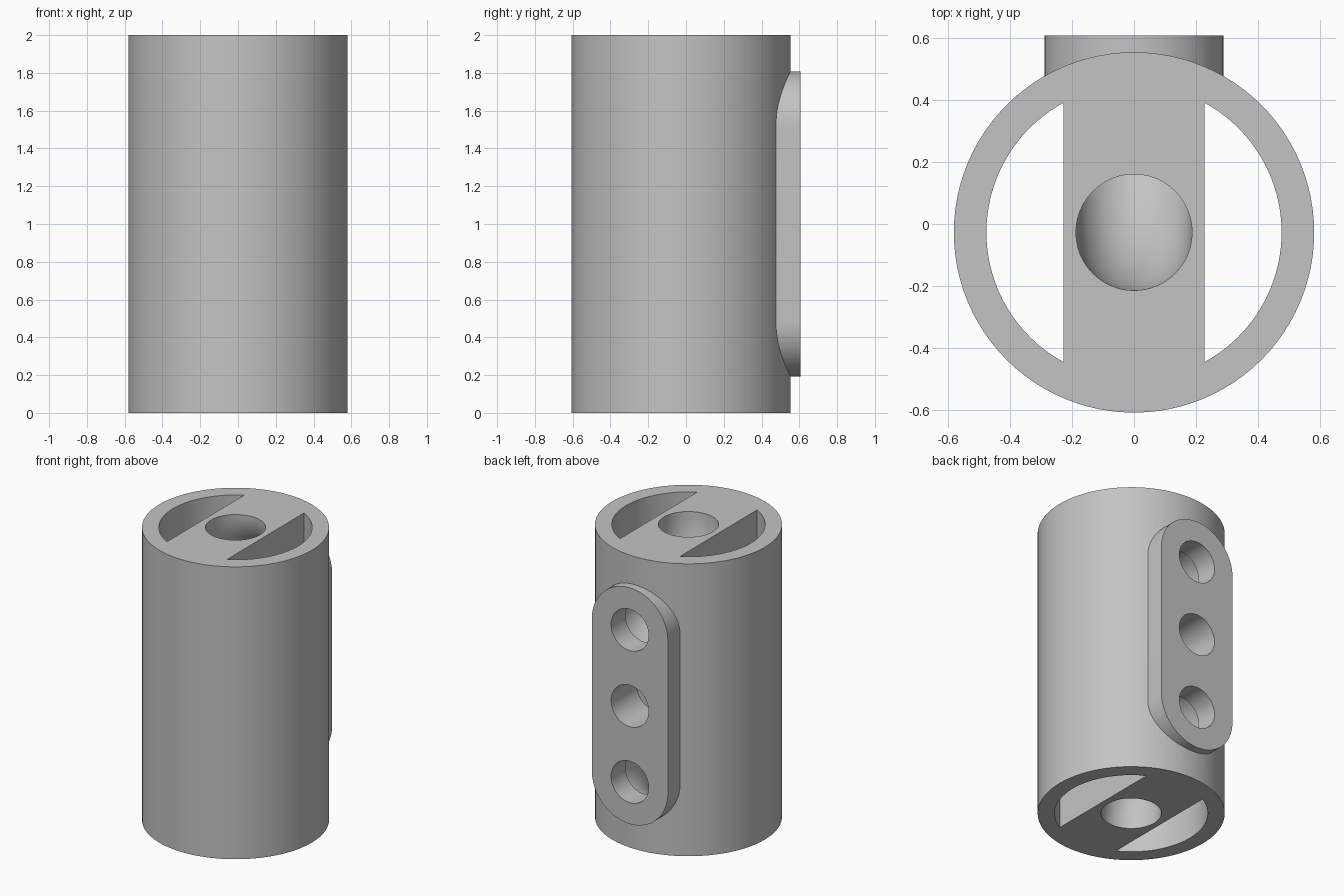
import bpy
import bmesh
from math import sin, cos, pi, acos
from mathutils import Vector

cube = bpy.data.objects.get("Cube")
if cube:
    bpy.data.objects.remove(cube, do_unlink=True)

CY = -0.027                       # axis of the tube in y
R_OUT, R_IN, BAR = 0.58, 0.475, 0.227
BORE, PORT, SPACING = 0.187, 0.142, 0.52
BACK = 0.607

grey = bpy.data.materials.new("plain_grey")
grey.use_nodes = True
grey.diffuse_color = (0.55, 0.55, 0.55, 1)
grey.node_tree.nodes["Principled BSDF"].inputs["Base Color"].default_value = (0.55, 0.55, 0.55, 1)


def loft(name, rings):
    """Closed solid through a list of equal-length vertex rings."""
    bm = bmesh.new()
    loops = [[bm.verts.new(p) for p in ring] for ring in rings]
    n = len(loops[0])
    for a, b in zip(loops, loops[1:]):
        for i in range(n):
            j = (i + 1) % n
            bm.faces.new((a[i], a[j], b[j], b[i]))
    bm.faces.new(loops[0])
    bm.faces.new(loops[-1])
    bmesh.ops.recalc_face_normals(bm, faces=bm.faces)
    mesh = bpy.data.meshes.new(name)
    bm.to_mesh(mesh)
    bm.free()
    mesh.materials.append(grey)
    obj = bpy.data.objects.new(name, mesh)
    bpy.context.collection.objects.link(obj)
    return obj


def arc(radius, start, end, steps, cx=0, cy=0):
    return [(cx + radius * cos(start + (end - start) * i / steps),
             cy + radius * sin(start + (end - start) * i / steps))
            for i in range(steps + 1)]


def upright(name, outline, z0, z1):
    return loft(name, [[(x, y, z) for x, y in outline] for z in (z0, z1)])


def backward(name, outline, y0, y1):
    return loft(name, [[(x, y, z) for x, z in outline] for y in (y0, y1)])


def combine(target, tool, operation):
    tool.hide_render = True
    mod = target.modifiers.new(tool.name, "BOOLEAN")
    mod.operation, mod.solver, mod.object = operation, "EXACT", tool
    bpy.context.view_layer.objects.active = target
    bpy.ops.object.modifier_apply(modifier=mod.name)
    bpy.data.objects.remove(tool, do_unlink=True)


# Outer tube and rounded mounting pad on the back
body = upright("tube_body", arc(R_OUT, 0, 2 * pi, 96, 0, CY)[:-1], 0, 2)
pad_outline = arc(0.288, 0, pi, 32, 0, 1 + SPACING) + arc(0.288, pi, 2 * pi, 32, 0, 1 - SPACING)
combine(body, backward("mounting_pad", pad_outline, 0.2, BACK), "UNION")

# Side slots running the full height, leaving a central bar
half = acos(BAR / R_IN)
for facing in (0, pi):
    slot = arc(R_IN, facing - half, facing + half, 40, 0, CY)
    combine(body, upright("slot_cutter", slot, -0.1, 2.1), "DIFFERENCE")

# Curved bores from each end towards the outer ports
for side in (1, -1):
    path = [(CY, 1.1, 0)] + [(CY + SPACING * 0.92 * (1 - cos(t)), 1 - (1 - SPACING) * sin(t), t)
                             for t in (pi / 2 * i / 24 for i in range(25))]
    rings = []
    for y, z, t in path:
        across = Vector((0, cos(t), side * sin(t)))
        centre = Vector((0, y, 1 + side * z))
        rings.append([centre + Vector((BORE * u, 0, 0)) + across * v * BORE
                      for u, v in arc(1, 0, 2 * pi, 48)[:-1]])
    combine(body, loft("bore_cutter", rings), "DIFFERENCE")

# Round ports through the mounting pad
for step, depth in ((-1, 0.4), (0, 0.33), (1, 0.4)):
    port = arc(PORT, 0, 2 * pi, 48, 0, 1 + step * SPACING)[:-1]
    combine(body, backward("port_cutter", port, depth, 0.7), "DIFFERENCE")

# Smooth curved walls, crisp rims
bpy.ops.object.select_all(action="DESELECT")
body.select_set(True)
bpy.context.view_layer.objects.active = body
bpy.ops.object.shade_smooth_by_angle(angle=pi / 6)
